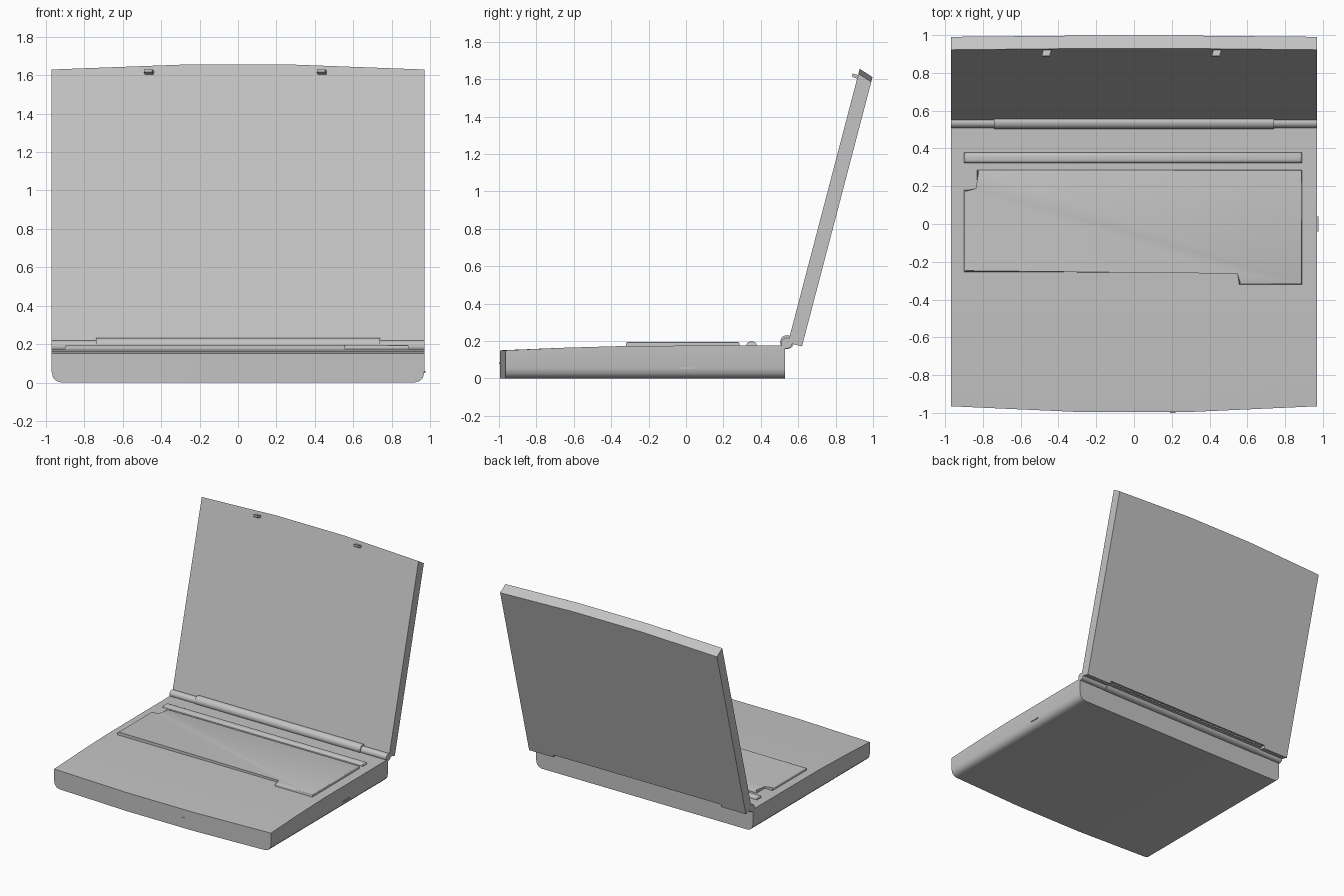
import bpy, bmesh, math

cube = bpy.data.objects.get("Cube")
if cube:
    bpy.data.objects.remove(cube, do_unlink=True)

grey = bpy.data.materials.new("plain grey")
grey.use_nodes = True
COLOUR = (0.55, 0.55, 0.55, 1)
grey.diffuse_color = COLOUR
grey.node_tree.nodes["Principled BSDF"].inputs["Base Color"].default_value = COLOUR

W = 0.97      # half width of the case
BOW = 0.3     # half width of the straight middle of the bowed edges


def finish(name, bm, smooth=35):
    bmesh.ops.recalc_face_normals(bm, faces=bm.faces)
    mesh = bpy.data.meshes.new(name)
    bm.to_mesh(mesh)
    bm.free()
    mesh.materials.append(grey)
    ob = bpy.data.objects.new(name, mesh)
    bpy.context.scene.collection.objects.link(ob)
    bpy.ops.object.select_all(action='DESELECT')
    ob.select_set(True)
    bpy.context.view_layer.objects.active = ob
    bpy.ops.object.shade_smooth_by_angle(angle=math.radians(smooth))
    return ob


def prism(name, outline, start, end, bevel=0):
    """Join two copies of an outline, each placed by its own function."""
    bm = bmesh.new()
    a = [bm.verts.new(start(*p)) for p in outline]
    b = [bm.verts.new(end(*p)) for p in outline]
    bm.faces.new(a)
    bm.faces.new(b)
    for i in range(len(a)):
        j = (i + 1) % len(a)
        bm.faces.new((a[i], a[j], b[j], b[i]))
    if bevel:
        top = [e for e in bm.edges if all(v in b for v in e.verts)]
        bmesh.ops.bevel(bm, geom=top, offset=bevel, segments=3, profile=0.5, affect='EDGES')
    return finish(name, bm)


def block(name, x, y, z, bevel=0):
    outline = [(x[0], y[0]), (x[1], y[0]), (x[1], y[1]), (x[0], y[1])]
    return prism(name, outline, lambda u, v: (u, v, z[0]), lambda u, v: (u, v, z[1]), bevel)


def rod(name, half, radius, y, z, sides=20):
    ring = [(radius * math.cos(math.tau * i / sides), radius * math.sin(math.tau * i / sides))
            for i in range(sides)]
    return prism(name, ring, lambda u, v: (-half, y + u, z + v), lambda u, v: (half, y + u, z + v))


# Base: rounded lower sides, bowed front, top rising gently to the back
def bow(x):
    return min(1, max(0, (abs(x) - BOW) / (W - BOW)))


half = [(BOW, 0), (0.92, 0), (0.945, 0.007), (0.963, 0.025), (W, 0.055), (W, 1), (BOW, 1)]
section = half + [(-x, z) for x, z in reversed(half)]
stations = [(-0.995, 0.15), (-0.65, 0.164), (-0.3, 0.174), (0.53, 0.176)]
bm = bmesh.new()
rings = []
for k, (y, top) in enumerate(stations):
    rings.append([bm.verts.new((x, y + (0.03 * bow(x) if k == 0 else 0), top if z == 1 else z))
                  for x, z in section])
n, m = len(section), len(half)
for r, s in zip(rings, rings[1:]):
    for i in range(n):
        bm.faces.new((r[i], r[(i + 1) % n], s[(i + 1) % n], s[i]))
for r in (rings[0], rings[-1]):
    bm.faces.new(r[:m])
    bm.faces.new(r[m:])
    bm.faces.new((r[0], r[m - 1], r[m], r[-1]))
finish("base", bm, 40)

# Keyboard deck with a stepped outline, and the rounded bar behind it
deck = [(-0.9, -0.255), (0.555, -0.255), (0.555, -0.32), (0.89, -0.32),
        (0.89, 0.285), (-0.83, 0.285), (-0.83, 0.18), (-0.9, 0.18)]
prism("keyboard_deck", deck, lambda x, y: (x, y, 0.16), lambda x, y: (x, y, 0.195), 0.008)
block("button_bar", (-0.9, 0.89), (0.323, 0.378), (0.16, 0.196), 0.018)


# Lid: leaning slab with a bowed top edge and a shallow notch at the hinge
SLOPE = 0.262


def lid_front(x, z):
    return (x, 0.545 + SLOPE * (z - 0.19), z)


def lid_back(x, z):
    drop = 0.025 if z > 1 else 0
    return (x, 0.62 + SLOPE * (z - drop - 0.19), z - drop - 0.019)


right = [(BOW, 1.655), (W, 1.63), (W, 0.19), (0.75, 0.19), (0.75, 0.212)]
lid = right + [(-x, z) for x, z in reversed(right)]
prism("lid", lid, lid_front, lid_back)

# Hinge: slim full-width barrel, thicker middle sleeve, toothed vent strip
rod("hinge_barrel", W, 0.029, 0.538, 0.189)
rod("hinge_sleeve", 0.74, 0.037, 0.54, 0.194)
block("vent_strip", (-0.74, 0.74), (0.55, 0.6), (0.185, 0.21))
for i in range(50):
    x = -0.725 + 1.45 * i / 49
    block("vent_tooth", (x - 0.007, x + 0.007), (0.595, 0.61), (0.187, 0.208))

# Latch hooks near the lid's top edge
hook = [(0.94, 1.617), (0.89, 1.63), (0.888, 1.616), (0.9, 1.607), (0.94, 1.598)]
for x in (-0.45, 0.45):
    prism("latch_hook", hook, lambda y, z: (x - 0.03 + 0.3 * (y - 0.92), y, z),
          lambda y, z: (x + 0.012 + 0.3 * (y - 0.92), y, z))

# Front latch button and side slot
block("latch_button", (0.19, 0.22), (-1.0, -0.98), (0.076, 0.085))
block("side_slot", (0.96, 0.976), (-0.04, 0.04), (0.05, 0.06))
